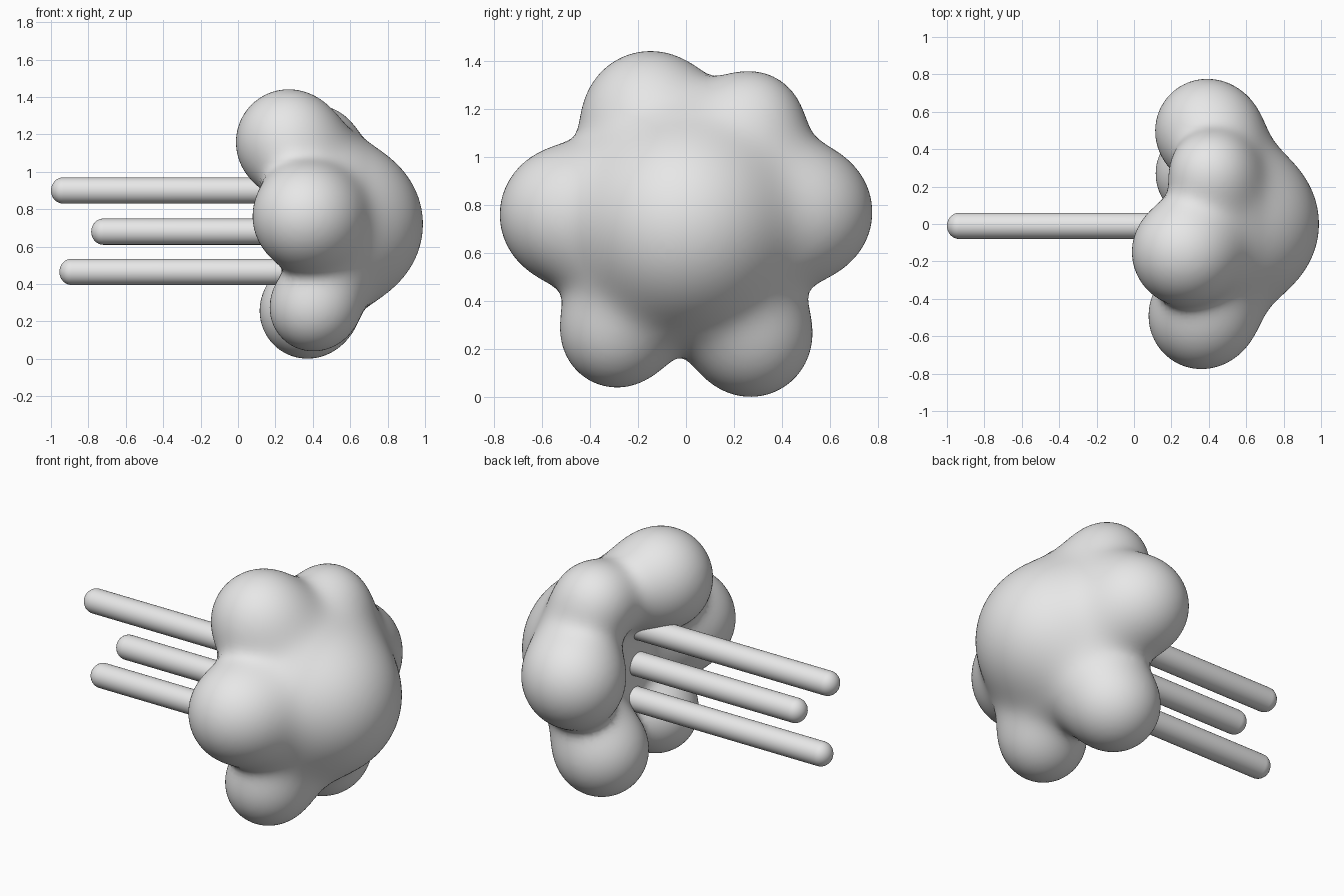
import bpy, bmesh, math
from mathutils import Vector, Matrix

if "Cube" in bpy.data.objects:
    bpy.data.objects.remove(bpy.data.objects["Cube"])

grey = bpy.data.materials.new("pale_grey")
grey.diffuse_color = (0.8, 0.8, 0.8, 1)
grey.use_nodes = True
grey.node_tree.nodes["Principled BSDF"].inputs["Base Color"].default_value = grey.diffuse_color

# Puffs round the rim of the cloud: centre x, y, z, radius
PUFFS = [
    (0.27, -0.15, 1.16, 0.28),
    (0.405, 0.275, 1.145, 0.205),
    (0.36, -0.495, 0.76, 0.28),
    (0.39, 0.50, 0.77, 0.275),
    (0.40, -0.29, 0.27, 0.228),
    (0.37, 0.27, 0.255, 0.253),
]
# Main puff: round at the front, flatter at the back
CORE = Vector((0.60, 0, 0.72))
FRONT, BACK, SIDE = 0.385, 0.26, 0.40
BALLS = [(Vector(p[:3]), p[3]) for p in PUFFS]


def core_distance(p):
    q = p - CORE
    rx = FRONT if q.x > 0 else BACK
    a = Vector((q.x / rx, q.y / SIDE, q.z / SIDE))
    b = Vector((a.x / rx, a.y / SIDE, a.z / SIDE))
    k = a.length
    return k * (k - 1) / max(b.length, 1e-6)


def field(p):
    """Distance to the softly blended cloud, blended more softly at the front."""
    t = max(0.0, min(1.0, (p.x - 0.32) / 0.36))
    blend = 0.07 + 0.035 * t * t * (3 - 2 * t)
    s = math.exp(-core_distance(p) / blend)
    for c, r in BALLS:
        s += math.exp(-((p - c).length - r) / blend)
    return -blend * math.log(s)


def make_object(name, bm):
    me = bpy.data.meshes.new(name)
    bm.to_mesh(me)
    bm.free()
    ob = bpy.data.objects.new(name, me)
    bpy.context.collection.objects.link(ob)
    me.materials.append(grey)
    return ob


# Cloud: rough puffs, fused by a remesh, then drawn onto the blended surface
bm = bmesh.new()
grow = 0.05
for c, r in BALLS:
    bmesh.ops.create_icosphere(bm, subdivisions=4, radius=r + grow,
                               matrix=Matrix.Translation(c))
core = bmesh.ops.create_icosphere(bm, subdivisions=4, radius=1)
for v in core["verts"]:
    rx = FRONT if v.co.x > 0 else BACK
    v.co = CORE + Vector((v.co.x * (rx + grow), v.co.y * (SIDE + grow), v.co.z * (SIDE + grow)))
cloud = make_object("cloud", bm)
mod = cloud.modifiers.new("fuse", 'REMESH')
mod.mode = 'VOXEL'
mod.voxel_size = 0.026
bpy.context.view_layer.objects.active = cloud
cloud.select_set(True)
bpy.ops.object.modifier_apply(modifier=mod.name)

bm = bmesh.new()
bm.from_mesh(cloud.data)
H = 0.002
for step in range(8):
    if step < 6:
        bmesh.ops.smooth_vert(bm, verts=bm.verts, factor=0.5,
                              use_axis_x=True, use_axis_y=True, use_axis_z=True)
    for v in bm.verts:
        p = v.co
        f = field(p)
        g = Vector((field(p + Vector((H, 0, 0))) - f,
                    field(p + Vector((0, H, 0))) - f,
                    field(p + Vector((0, 0, H))) - f)) / H
        d = f / max(g.length, 0.3)
        d = max(-0.05, min(0.05, d))
        if g.length > 1e-6:
            v.co = p - g.normalized() * d
for f in bm.faces:
    f.smooth = True
    f.material_index = 0
bm.to_mesh(cloud.data)
bm.free()
if not cloud.data.materials:
    cloud.data.materials.append(grey)


# Wind streaks: rods with rounded tips running back from the cloud
def streak(name, tip, z, end=0.40, r=0.07, y=-0.01, n=32):
    bm = bmesh.new()
    tip_len = 0.065
    profile = [(tip + tip_len * (1 - math.cos(t)), r * math.sin(t))
               for t in (math.pi / 2 * i / 8 for i in range(9))]
    profile.append((end, r))
    profile.append((end, 0))
    vs = [bm.verts.new((x, y + rad, z)) for x, rad in profile]
    es = [bm.edges.new(pair) for pair in zip(vs, vs[1:])]
    bmesh.ops.spin(bm, geom=vs + es, cent=(0, y, z), axis=(1, 0, 0),
                   angle=2 * math.pi, steps=n)
    bmesh.ops.remove_doubles(bm, verts=bm.verts, dist=1e-4)
    bmesh.ops.recalc_face_normals(bm, faces=bm.faces)
    ob = make_object(name, bm)
    bpy.ops.object.select_all(action='DESELECT')
    bpy.context.view_layer.objects.active = ob
    ob.select_set(True)
    bpy.ops.object.shade_smooth_by_angle(angle=math.radians(40))


streak("wind_streak_top", -1.0, 0.90)
streak("wind_streak_middle", -0.785, 0.68)
streak("wind_streak_bottom", -0.955, 0.465)
